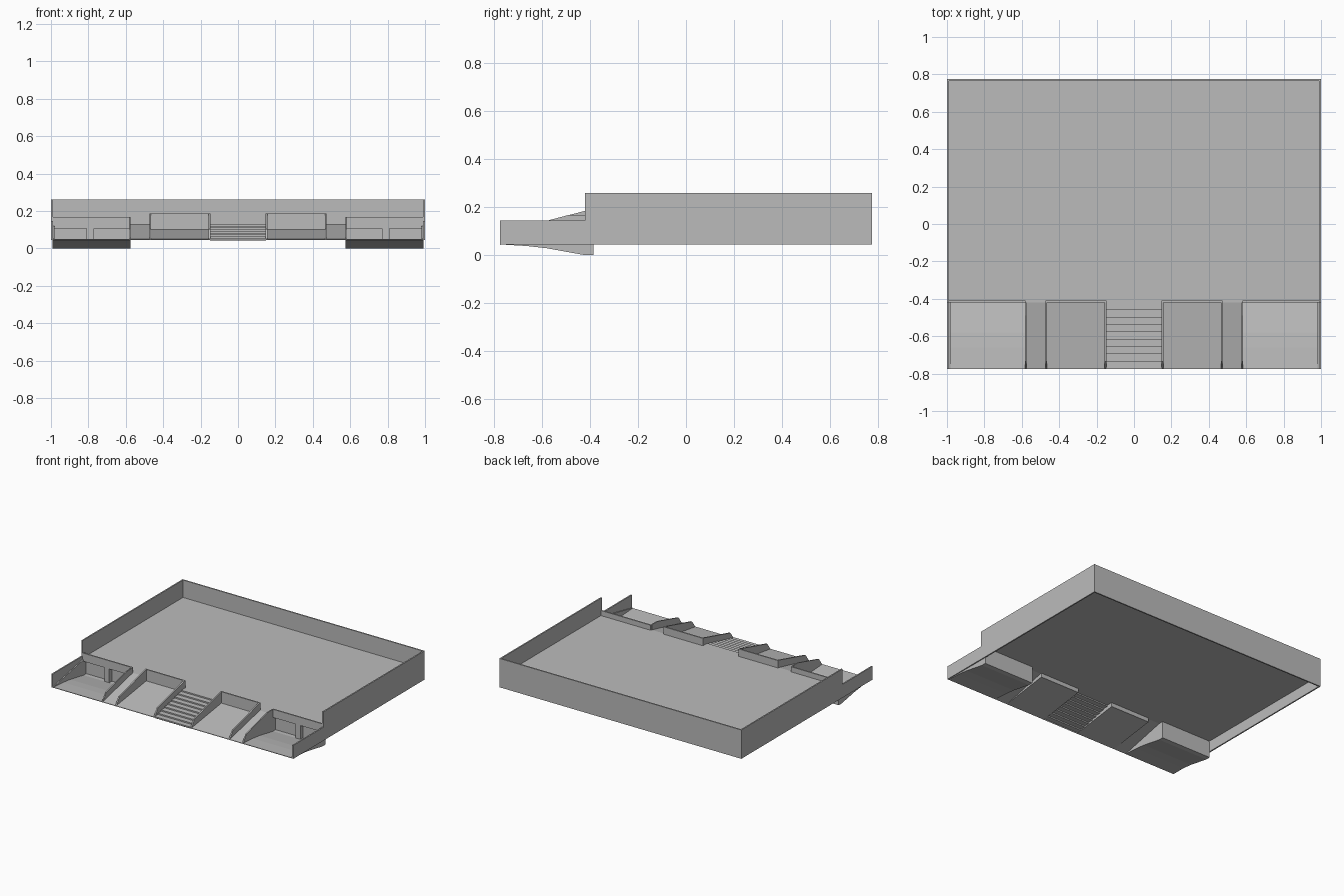
import bpy
import bmesh

cube = bpy.data.objects.get("Cube")
if cube:
    bpy.data.objects.remove(cube, do_unlink=True)

concrete = bpy.data.materials.new("concrete_grey")
concrete.use_nodes = True
grey = (0.5, 0.5, 0.5, 1)
concrete.diffuse_color = grey
concrete.node_tree.nodes["Principled BSDF"].inputs["Base Color"].default_value = grey

FRONT, EDGE, BACK = -0.775, -0.42, 0.775
BASE, FLOOR, TOP = 0.045, 0.13, 0.26
SKIN = 0.004


def extrude(name, profile, x0, x1):
    """Extrude a closed (y, z) outline along x."""
    bm = bmesh.new()
    face = bm.faces.new([bm.verts.new((x0, y, z)) for y, z in profile])
    moved = bmesh.ops.extrude_face_region(bm, geom=[face])["geom"]
    verts = [g for g in moved if isinstance(g, bmesh.types.BMVert)]
    bmesh.ops.translate(bm, verts=verts, vec=(x1 - x0, 0, 0))
    bmesh.ops.recalc_face_normals(bm, faces=bm.faces)
    mesh = bpy.data.meshes.new(name)
    bm.to_mesh(mesh)
    bm.free()
    mesh.materials.append(concrete)
    obj = bpy.data.objects.new(name, mesh)
    bpy.context.collection.objects.link(obj)
    return obj


def box(name, x0, x1, y0, y1, z0, z1):
    return extrude(name, [(y0, z0), (y1, z0), (y1, z1), (y0, z1)], x0, x1)


def sheet(name, path, x0, x1):
    """Thin sheet that follows a (y, z) path."""
    return extrude(name, path + [(y, z + SKIN) for y, z in reversed(path)], x0, x1)


def paired(make, name, *args):
    """Build a part on the +x side and mirror it across the centre."""
    obj = make(name, *args)
    mirror = obj.modifiers.new("Mirror", "MIRROR")
    mirror.use_axis[0] = True
    return obj


# Main floor and perimeter walls
box("main_floor", -0.995, 0.995, EDGE, BACK - 0.005, FLOOR - SKIN, FLOOR)
box("back_wall", -1, 1, BACK - 0.01, BACK, BASE, TOP)
side = [(FRONT, BASE), (BACK, BASE), (BACK, TOP), (EDGE, TOP), (EDGE, 0.145), (FRONT, 0.145)]
paired(extrude, "side_wall", side, 0.99, 1)

# Central stairs, a stepped thin shell
steps = 9
run, rise = (EDGE - FRONT) / steps, (FLOOR - BASE) / steps
stair = []
for i in range(steps):
    y = FRONT + i * run
    stair += [(y, BASE + i * rise), (y, BASE + (i + 1) * rise)]
stair.append((EDGE, FLOOR))
under = [(y + SKIN, z - SKIN) for y, z in reversed(stair)]
extrude("stairs", stair + under, -0.15, 0.15)

# Ramps beside the planters
paired(sheet, "ramp", [(FRONT, BASE), (EDGE, FLOOR - SKIN)], 0.47, 0.58)

# Planters: sloping bed, side walls and back wall
bed = [(FRONT, BASE), (EDGE, 0.096)]
paired(sheet, "planter_bed", bed, 0.15, 0.47)
cheek = bed + [(EDGE, 0.185), (-0.735, 0.102)]
for name, x in (("planter_inner_wall", 0.147), ("planter_outer_wall", 0.464)):
    paired(extrude, name, cheek, x, x + 0.01)
paired(box, "planter_back_wall", 0.147, 0.474, EDGE, EDGE + 0.01, 0.096, 0.185)

# Sunken driveways with retaining walls
drive = [(FRONT, BASE), (-0.66, 0.038), (-0.58, 0.029), (EDGE, 0), (-0.385, 0)]
paired(sheet, "driveway", drive, 0.58, 0.985)
paired(extrude, "driveway_inner_wall",
       drive + [(-0.385, FLOOR), (EDGE, FLOOR), (EDGE, 0.168), (-0.488, 0.168), (-0.735, 0.102)],
       0.576, 0.584)
paired(extrude, "driveway_outer_wall",
       drive + [(-0.385, 0.12), (EDGE, 0.12), (FRONT, 0.05)], 0.982, 0.992)

# Garage fronts: parapet beam, centre post and recessed doors
paired(box, "parapet_beam", 0.58, 0.992, EDGE, EDGE + 0.01, 0.107, 0.168)
paired(box, "door_header", 0.58, 0.99, EDGE, -0.385, 0.107, 0.111)
paired(box, "door_post", 0.77, 0.81, EDGE, -0.385, 0, 0.11)
paired(box, "garage_door", 0.58, 0.985, -0.389, -0.385, 0, FLOOR - SKIN)
